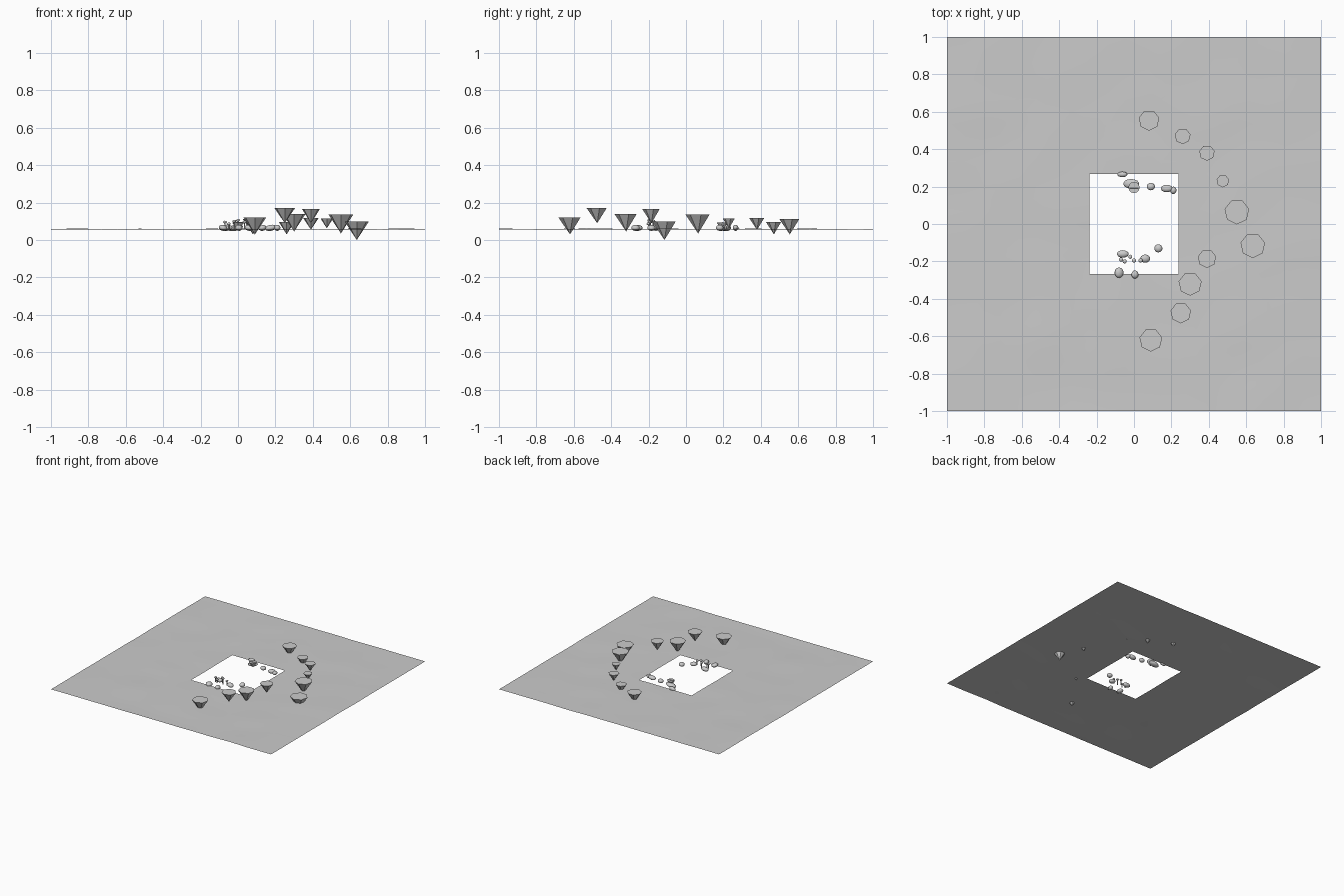
import bpy, bmesh, random
from math import pi, sin, cos
from mathutils import Matrix, Vector, noise

random.seed(4)
cube = bpy.data.objects.get("Cube")
if cube:
    bpy.data.objects.remove(cube, do_unlink=True)

grey = bpy.data.materials.new("plain grey")
grey.use_nodes = True
grey.diffuse_color = (0.6, 0.6, 0.6, 1)
grey.node_tree.nodes["Principled BSDF"].inputs["Base Color"].default_value = (0.6, 0.6, 0.6, 1)


def finish(name, bm, smooth=False):
    mesh = bpy.data.meshes.new(name)
    bm.to_mesh(mesh)
    bm.free()
    for p in mesh.polygons:
        p.use_smooth = smooth
    mesh.materials.append(grey)
    ob = bpy.data.objects.new(name, mesh)
    bpy.context.collection.objects.link(ob)
    return ob


# Gently uneven ground sheet with a rectangular opening in the middle
bm = bmesh.new()
bmesh.ops.create_grid(bm, x_segments=21, y_segments=30, size=1)
hole = [f for f in bm.faces
        if abs(f.calc_center_median().x) < 0.238 and abs(f.calc_center_median().y) < 0.266]
bmesh.ops.delete(bm, geom=hole, context='FACES')
for v in bm.verts:
    v.co.z = 0.058 + 0.004 * noise.noise(v.co * 4)
finish("ground", bm, True)


# Inverted seven-sided cones in an arc: x, y, radius, tip height, top height
trees = [
    (0.09, -0.62, 0.062, 0.03, 0.12), (0.25, -0.475, 0.056, 0.09, 0.17),
    (0.30, -0.32, 0.063, 0.045, 0.14), (0.39, -0.185, 0.05, 0.09, 0.167),
    (0.635, -0.115, 0.067, 0.0, 0.1), (0.55, 0.065, 0.067, 0.035, 0.135),
    (0.475, 0.23, 0.034, 0.062, 0.115), (0.39, 0.38, 0.042, 0.055, 0.117),
    (0.26, 0.47, 0.043, 0.03, 0.097), (0.08, 0.555, 0.056, 0.03, 0.112),
]
for i, (x, y, r, low, high) in enumerate(trees):
    bm = bmesh.new()
    place = Matrix.Translation((x, y, (low + high) / 2)) @ Matrix.Rotation(pi, 4, 'X')
    bmesh.ops.create_cone(bm, cap_ends=True, segments=7, radius1=r, radius2=0,
                          depth=high - low, matrix=place)
    finish(f"cone_tree_{i + 1}", bm)


# Rounded pebbles: x, y, half width, half depth
def pebble(name, x, y, z, a, b, c):
    bm = bmesh.new()
    bmesh.ops.create_uvsphere(bm, u_segments=14, v_segments=9, radius=1)
    turn = Matrix.Rotation(random.uniform(-0.25, 0.25), 4, 'Y')
    bm.transform(Matrix.Translation((x, y, z)) @ turn @ Matrix.Diagonal((a, b, c, 1)))
    finish(name, bm, True)


pebbles = [
    (-0.062, 0.265, 0.027, 0.015), (-0.015, 0.215, 0.043, 0.026),
    (0.09, 0.2, 0.022, 0.02), (0.175, 0.19, 0.032, 0.02), (0.21, 0.18, 0.017, 0.02),
    (-0.06, -0.16, 0.032, 0.02), (-0.08, -0.26, 0.024, 0.028),
    (0.005, -0.27, 0.019, 0.022), (0.06, -0.185, 0.027, 0.022), (0.13, -0.13, 0.022, 0.022),
]
for i, (x, y, a, b) in enumerate(pebbles):
    pebble(f"pebble_{i + 1}", x, y, 0.065, a, b, 0.016)


# Little mushrooms standing among the front pebbles
for i, (x, y, top) in enumerate([(-0.07, -0.19, 0.1), (-0.05, -0.2, 0.09), (-0.02, -0.175, 0.105),
                                 (0.0, -0.195, 0.11), (0.035, -0.195, 0.1)]):
    bm = bmesh.new()
    bmesh.ops.create_cone(bm, cap_ends=True, segments=8, radius1=0.004, radius2=0.003,
                          depth=top - 0.06, matrix=Matrix.Translation((x, y, (top + 0.06) / 2)))
    finish(f"mushroom_stem_{i + 1}", bm)
    pebble(f"mushroom_cap_{i + 1}", x, y, top - 0.004, 0.011, 0.011, 0.007)

# Small inverted cone with a crossing stick among the back pebbles
bm = bmesh.new()
bmesh.ops.create_cone(bm, cap_ends=True, segments=12, radius1=0.008, radius2=0.03,
                      depth=0.035, matrix=Matrix.Translation((0, 0.195, 0.075)))
bmesh.ops.create_cone(bm, cap_ends=True, segments=6, radius1=0.004, radius2=0.004, depth=0.05,
                      matrix=Matrix.Translation((0, 0.195, 0.093)) @ Matrix.Rotation(pi / 2, 4, 'Y'))
finish("small_bowl", bm)
